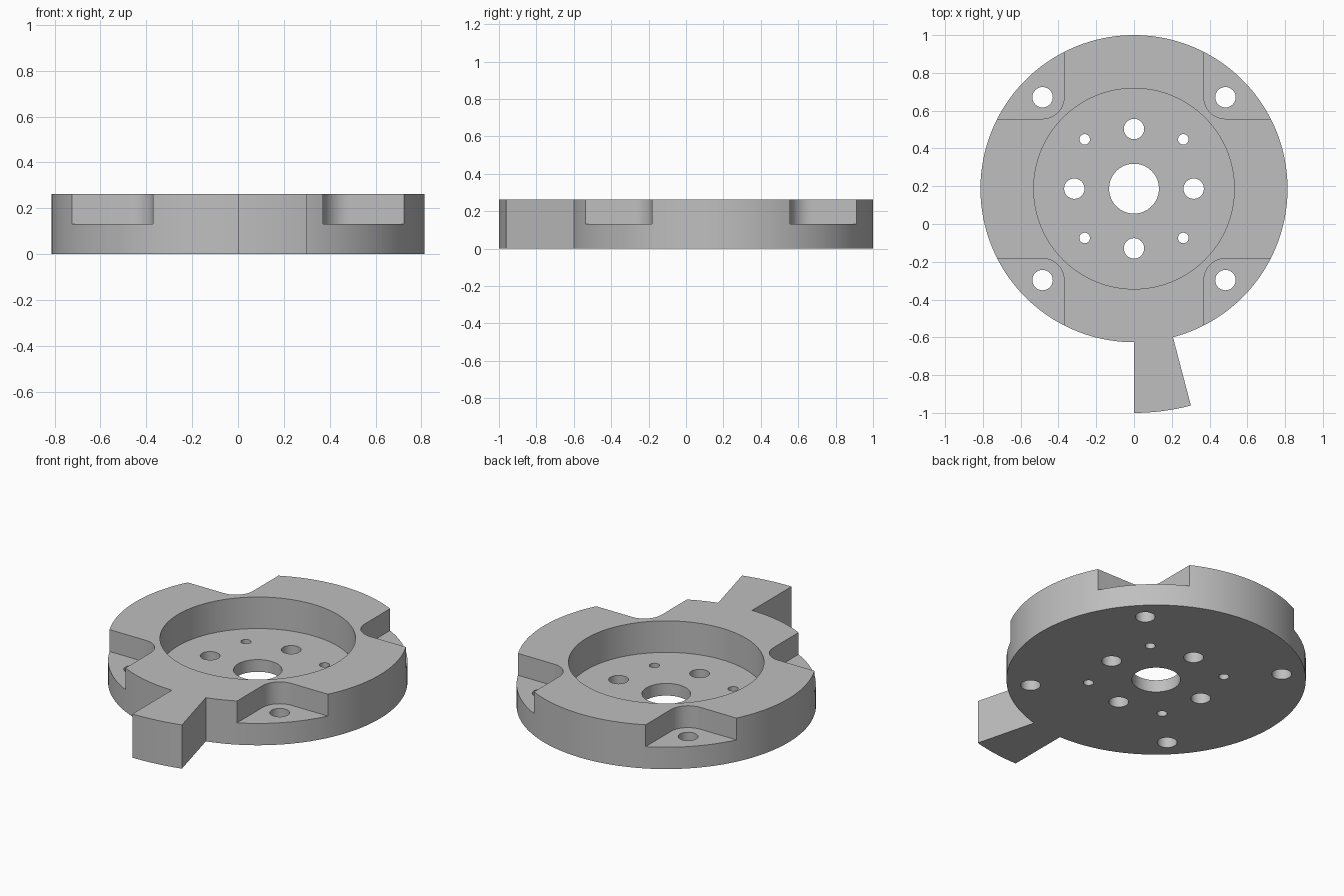
import bpy, bmesh
from math import sin, cos, pi, radians
from mathutils import Vector

cube = bpy.data.objects.get("Cube")
if cube:
    bpy.data.objects.remove(cube, do_unlink=True)

CY = 0.187        # disc centre in y
R = 0.813         # disc radius
H = 0.262         # full height
FLOOR = 0.073     # recess floor
LEDGE = 0.131     # corner pocket floor
NOTCH = 0.37      # pocket wall offset from the centre
BOLT = 0.484      # corner hole offset

metal = bpy.data.materials.new("grey metal")
metal.use_nodes = True
grey = (0.52, 0.52, 0.52, 1)
metal.diffuse_color = grey
metal.node_tree.nodes["Principled BSDF"].inputs["Base Color"].default_value = grey


def arc(cx, cy, r, a0, a1, n):
    """Points on an arc, both ends included."""
    return [(cx + r * cos(a0 + (a1 - a0) * i / n),
             cy + r * sin(a0 + (a1 - a0) * i / n)) for i in range(n + 1)]


def circle(cx, cy, r, n):
    return arc(cx, cy, r, 0, 2 * pi, n)[:-1]


def add_prism(bm, outline, z0, z1):
    """Extrude a flat outline from z0 to z1."""
    base = bm.faces.new([bm.verts.new((x, y, z0)) for x, y in outline])
    ext = bmesh.ops.extrude_face_region(bm, geom=[base])["geom"]
    verts = [g for g in ext if isinstance(g, bmesh.types.BMVert)]
    bmesh.ops.translate(bm, vec=Vector((0, 0, z1 - z0)), verts=verts)


def make_object(name, prisms):
    bm = bmesh.new()
    for p in prisms:
        add_prism(bm, *p)
    bmesh.ops.recalc_face_normals(bm, faces=bm.faces)
    mesh = bpy.data.meshes.new(name)
    bm.to_mesh(mesh)
    bm.free()
    mesh.materials.append(metal)
    ob = bpy.data.objects.new(name, mesh)
    ob.location.y = CY
    bpy.context.collection.objects.link(ob)
    return ob


# Disc with the radial arm in one outline
arm_a = radians(14.7)
outline = arc(0, 0, R, -pi / 2 + arm_a, 1.5 * pi, 144)
outline += arc(0, 0, 1.187, -pi / 2, -pi / 2 + arm_a, 8)
body = make_object("mounting_disc", [(outline, 0, H)])

# Round recess in the top
recess = make_object("recess_cutter", [(circle(0, 0, 0.531, 128), FLOOR, H + 0.1)])

# Corner pockets with a rounded inner corner
pockets = []
fillet = BOLT - NOTCH
for sx in (-1, 1):
    for sy in (-1, 1):
        shape = arc(BOLT, BOLT, fillet, pi, 1.5 * pi, 16) + [(1, NOTCH), (1, 1), (NOTCH, 1)]
        pockets.append(([(sx * x, sy * y) for x, y in shape], LEDGE, H + 0.1))
pocket_cutter = make_object("pocket_cutter", pockets)

# Through holes: bore, cross, small diagonal and corner holes
holes = [(0, 0, 0.132, 64)]
for k in range(4):
    a = k * pi / 2
    d = a + pi / 4
    holes.append((0.316 * cos(a), 0.316 * sin(a), 0.054, 32))
    holes.append((0.369 * cos(d), 0.369 * sin(d), 0.028, 24))
    holes.append((BOLT * 2 ** 0.5 * cos(d), BOLT * 2 ** 0.5 * sin(d), 0.054, 32))
hole_cutter = make_object("hole_cutter", [(circle(*h), -0.1, H + 0.1) for h in holes])

# Cut everything and bake the result
bpy.context.view_layer.objects.active = body
body.select_set(True)
for cutter in (recess, pocket_cutter, hole_cutter):
    mod = body.modifiers.new("cut", "BOOLEAN")
    mod.operation = "DIFFERENCE"
    mod.solver = "EXACT"
    mod.object = cutter
    bpy.ops.object.modifier_apply(modifier=mod.name)
for cutter in (recess, pocket_cutter, hole_cutter):
    bpy.data.objects.remove(cutter, do_unlink=True)

bpy.ops.object.select_all(action="DESELECT")
body.select_set(True)
bpy.ops.object.shade_smooth_by_angle(angle=radians(30))
